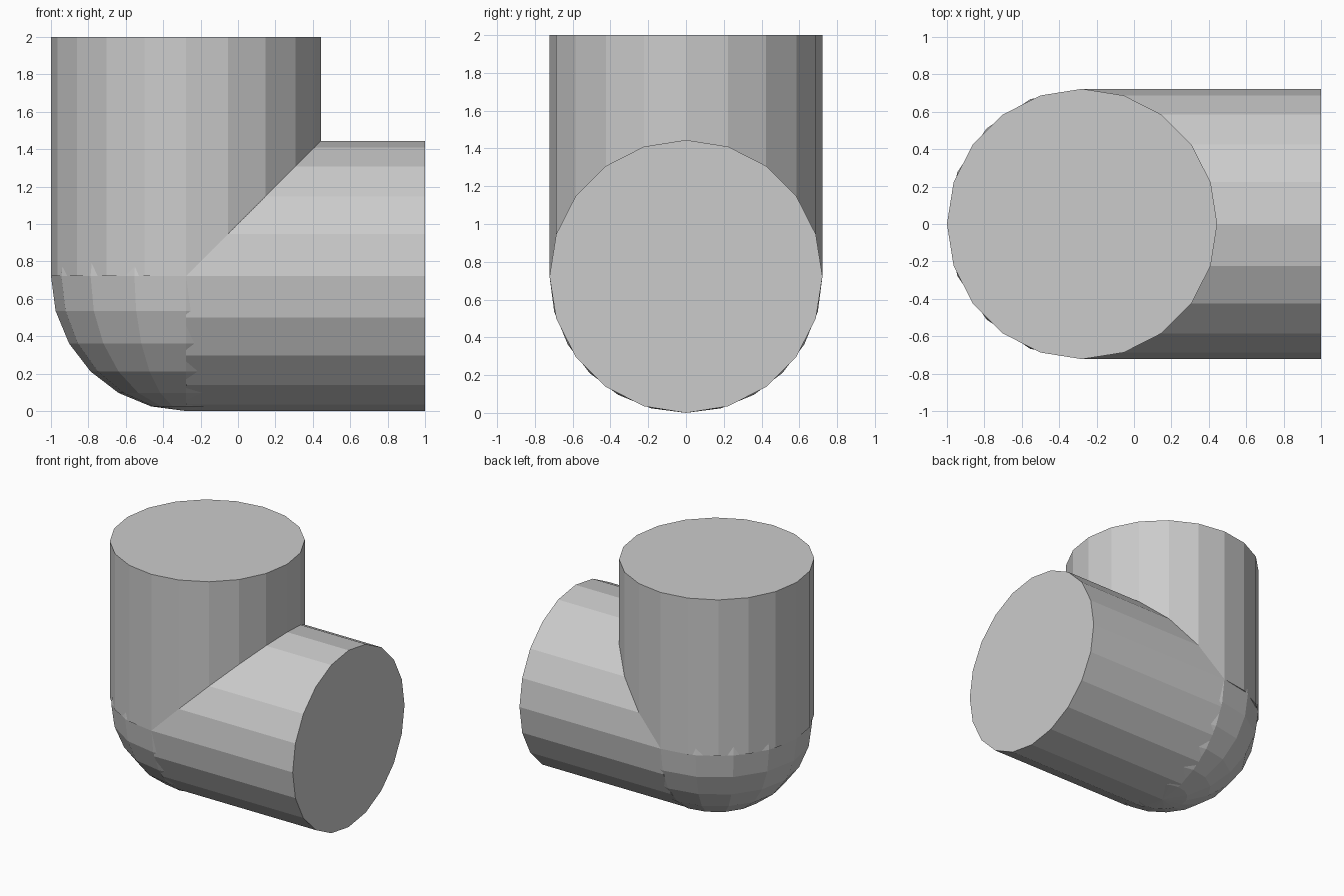
import bpy
from math import pi

if "Cube" in bpy.data.objects:
    bpy.data.objects.remove(bpy.data.objects["Cube"])

R = 0.7225            # pipe radius
CX, CZ = -0.2775, R   # centre of the bend


def pipe(name, start, end, axis):
    """20-sided capped pipe from start to end along x or z."""
    mid = (start + end) / 2
    loc = (mid, 0, CZ) if axis == 'x' else (CX, 0, mid)
    rot = (0, pi / 2, 0) if axis == 'x' else (0, 0, 0)
    bpy.ops.mesh.primitive_cylinder_add(
        vertices=20, radius=R, depth=end - start, location=loc, rotation=rot)
    bpy.context.object.name = name


# Two pipe arms meeting at a right angle
pipe("upright_pipe", CZ, 2.0, 'z')
pipe("horizontal_pipe", CX, 1.0, 'x')

# Rounded elbow joint
bpy.ops.mesh.primitive_uv_sphere_add(
    segments=16, ring_count=12, radius=R, location=(CX, 0, CZ))
bpy.context.object.name = "elbow_ball"
